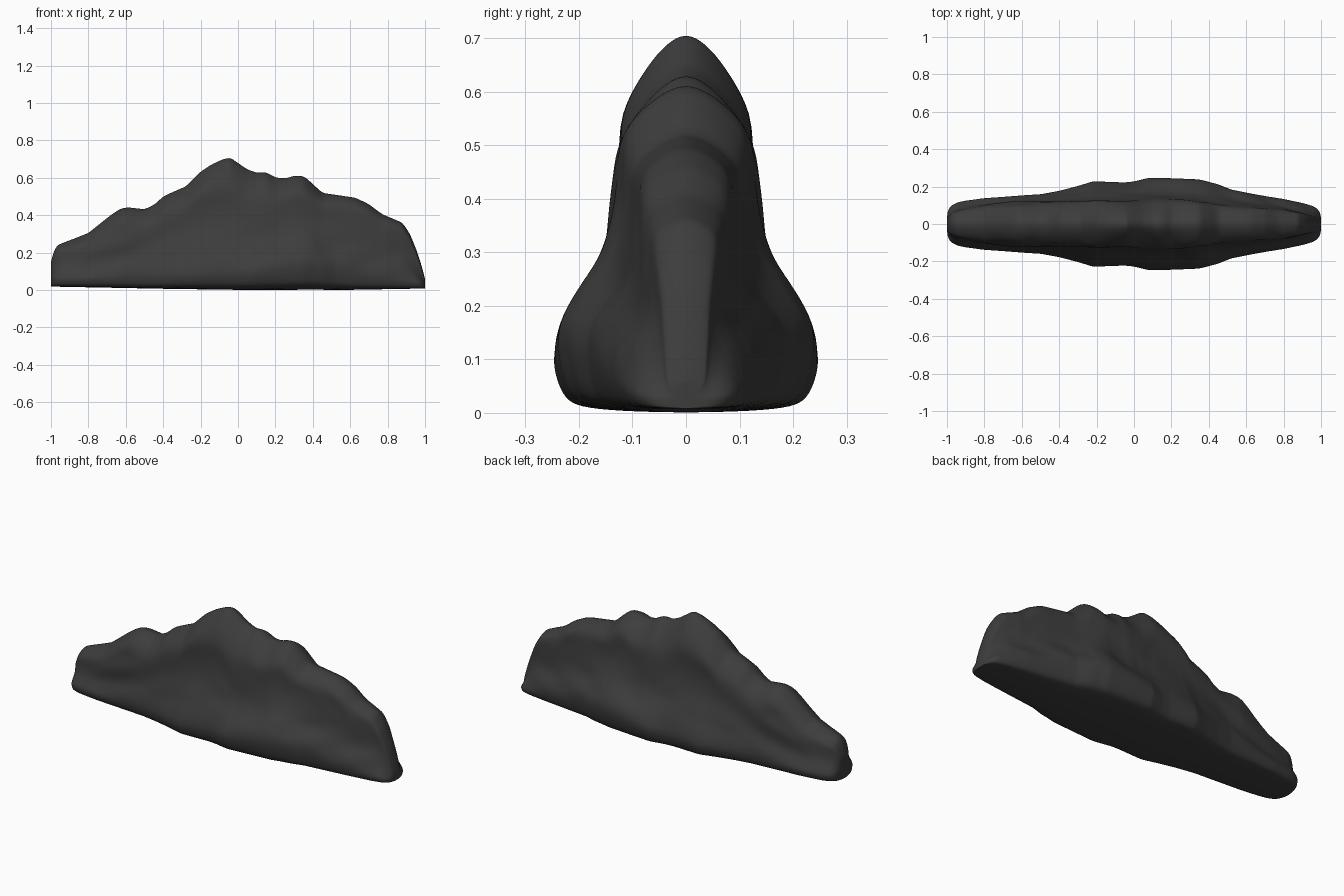
import bpy
import bmesh
from mathutils import Vector, noise

default_cube = bpy.data.objects.get("Cube")
if default_cube:
    bpy.data.objects.remove(default_cube, do_unlink=True)

# Skyline of the ridge: (x, height)
RIDGE = [(-1, .15), (-.985, .21), (-.965, .242), (-.93, .256), (-.88, .275), (-.8, .307),
         (-.74, .355), (-.68, .403), (-.63, .437), (-.59, .445), (-.5, .435), (-.45, .457),
         (-.4, .503), (-.35, .527), (-.28, .557), (-.2, .637), (-.14, .677), (-.08, .705),
         (-.04, .713), (0, .685), (.05, .65), (.1, .632), (.15, .635), (.2, .606), (.25, .6),
         (.3, .614), (.35, .614), (.4, .57), (.45, .522), (.55, .507), (.63, .495),
         (.7, .46), (.77, .407), (.83, .382), (.88, .36), (.92, .3), (.96, .2), (.985, .12), (1, .06)]
# Half width of the foot
FOOT = [(-1, .06), (-.985, .095), (-.95, .117), (-.9, .127), (-.8, .141), (-.5, .161),
        (-.4, .18), (-.3, .207), (-.22, .232), (-.15, .23), (-.05, .226), (0, .232),
        (.08, .252), (.2, .249), (.35, .243), (.45, .217), (.52, .187), (.6, .17),
        (.8, .135), (.9, .115), (.96, .097), (.985, .08), (1, .05)]
# Half width of the upper wall, depth of the crest, height of the bulge, underside
WALL = [(-1, .04), (-.95, .07), (-.6, .115), (-.2, .125), (.3, .122), (.5, .1), (.8, .075), (1, .035)]
CREST = [(-1, .03), (-.6, .07), (-.25, .1), (-.04, .155), (.3, .09), (.5, .06), (1, .02)]
BULGE = [(-1, .06), (-.2, .09), (.1, .11), (.4, .16), (.7, .09), (1, .03)]
UNDER = [(-1, .018), (-.4, .006), (0, 0), (.6, 0), (1, .008)]

# Shape shared by all sections
CREST_SHAPE = [(0, 0), (.28, .12), (.6, .42), (1, 1)]
FLARE_SHAPE = [(.18, .03), (.36, .08), (.5, .18), (.63, .34), (.74, .58), (.86, .82), (1, 1)]
BASE_SHAPE = [(.96, .55), (.9, .25), (.8, .1), (.5, .03), (0, 0)]


def sample(table, x):
    """Straight-line lookup in a table of (x, value) pairs."""
    for (xa, a), (xb, b) in zip(table, table[1:]):
        if x <= xb:
            return a + (b - a) * (x - xa) / (xb - xa)
    return table[-1][1]


def section(x):
    """Half outline of the rock at x, from the crest down to the underside."""
    top, foot, wall = sample(RIDGE, x), sample(FOOT, x), sample(WALL, x)
    under = sample(UNDER, x)
    wall = min(wall, foot * .9)
    shoulder = top - sample(CREST, x)
    bulge = min(sample(BULGE, x), under + .5 * (shoulder - under))
    points = [(wall * u, top + (shoulder - top) * v) for u, v in CREST_SHAPE]
    points += [(wall + (foot - wall) * w, shoulder + (bulge - shoulder) * t)
               for t, w in FLARE_SHAPE]
    points += [(foot * w, under + (bulge - under) * v) for w, v in BASE_SHAPE]
    result = []
    for i, (y, z) in enumerate(points):
        # Slanting strata roughen the walls but leave the outline alone
        if 3 <= i <= 9:
            strata = noise.noise(Vector((x * 3, (z - x * .25) * 11, 4)))
            y += .02 * strata * min(1, (1 - abs(x)) * 5)
        result.append(Vector((x, y, z)))
    return result


# Rock ridge lofted along x, mirrored front to back
stations = sorted({-1, -.985, -.965, .96, .985, 1} | {round(-.94 + i * .02, 3) for i in range(95)})
bm = bmesh.new()
rows = [[bm.verts.new(p) for p in section(x)] for x in stations]
for a, b in zip(rows, rows[1:]):
    for i in range(len(a) - 1):
        bm.faces.new((a[i], b[i], b[i + 1], a[i + 1]))
# End faces, built as strips to the centre plane
for row in (rows[0], rows[-1]):
    middle = [row[0]]
    middle += [bm.verts.new((v.co.x, 0, v.co.z)) for v in row[1:-1]]
    middle.append(row[-1])
    for i in range(len(row) - 1):
        corners = dict.fromkeys((middle[i], middle[i + 1], row[i + 1], row[i]))
        bm.faces.new(list(corners))
bmesh.ops.recalc_face_normals(bm, faces=bm.faces)
mesh = bpy.data.meshes.new("rock_ridge")
bm.to_mesh(mesh)
bm.free()

rock = bpy.data.objects.new("rock_ridge", mesh)
bpy.context.collection.objects.link(rock)
mirror = rock.modifiers.new("Mirror", 'MIRROR')
mirror.use_axis = (False, True, False)
mirror.use_clip = True
smooth = rock.modifiers.new("Subdivision", 'SUBSURF')
smooth.levels = smooth.render_levels = 2
mesh.polygons.foreach_set("use_smooth", [True] * len(mesh.polygons))

# Dark stone
stone = bpy.data.materials.new("dark_stone")
stone.use_nodes = True
colour = (.046, .046, .046, 1)
stone.diffuse_color = colour
stone.node_tree.nodes["Principled BSDF"].inputs["Base Color"].default_value = colour
mesh.materials.append(stone)
